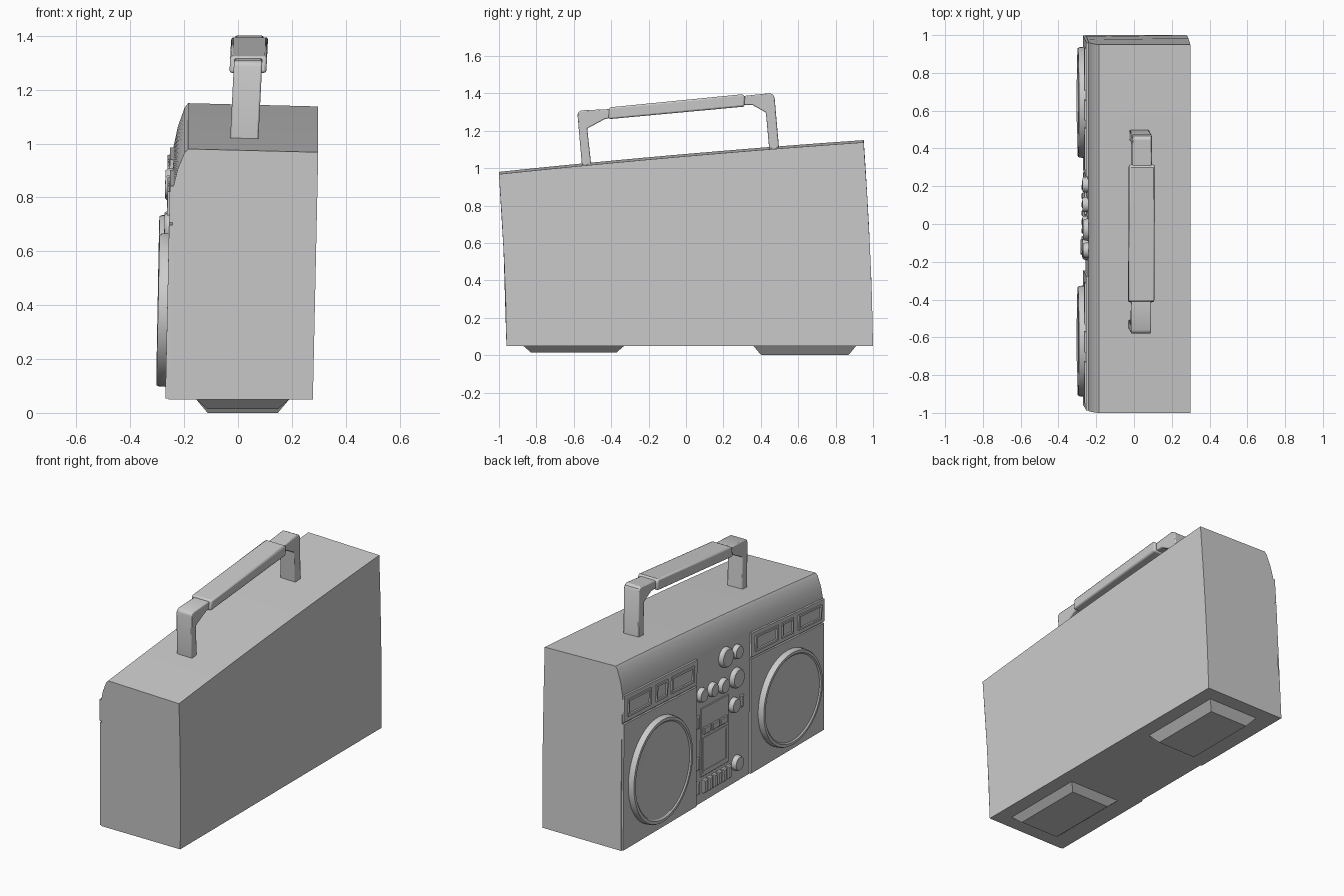
import bpy, bmesh, math
from mathutils import Vector

if "Cube" in bpy.data.objects:
    bpy.data.objects.remove(bpy.data.objects["Cube"])


def warp(p):
    """Cartoon skew: straight space (z 0..1) to the leaning cabinet shape."""
    x, y, w = p
    s = (y + 0.98) / 1.96
    h = 0.925 + 0.17 * s + 0.035 * s * (1 - s)
    return Vector((x + 0.02 * w,
                   y * (1 - 0.005 * w) + 0.02 - 0.045 * max(w, 0) ** 1.6,
                   0.05 + w * (h - 0.025 * x)))


def finish(name, bm, warped=True):
    if warped:
        for v in bm.verts:
            v.co = warp(v.co)
    bmesh.ops.recalc_face_normals(bm, faces=bm.faces)
    me = bpy.data.meshes.new(name)
    bm.to_mesh(me)
    bm.free()
    ob = bpy.data.objects.new(name, me)
    bpy.context.collection.objects.link(ob)
    return ob


def loft(name, rings, warped=True, bevel=0):
    """Skin a list of closed point rings and cap both ends."""
    bm = bmesh.new()
    vs = [[bm.verts.new(p) for p in r] for r in rings]
    n = len(vs[0])
    for a, b in zip(vs, vs[1:]):
        for i in range(n):
            j = (i + 1) % n
            bm.faces.new((a[i], a[j], b[j], b[i]))
    bm.faces.new(vs[0])
    bm.faces.new(vs[-1])
    ob = finish(name, bm, warped)
    if bevel:
        m = ob.modifiers.new("bevel", 'BEVEL')
        m.width, m.segments = bevel, 2
        m.limit_method, m.angle_limit = 'ANGLE', math.radians(40)
    return ob


def plate(name, y0, y1, z0, z1, front, back=-0.25, chamfer=0.0, recess=0.0):
    """Raised block on the speaker face, optionally chamfered or with a sunk window."""
    def ring(x, d=0.0):
        return [(x, y0 + d, z0 + d), (x, y1 - d, z0 + d), (x, y1 - d, z1 - d), (x, y0 + d, z1 - d)]
    rings = [ring(back), ring(front + chamfer), ring(front, chamfer)] if chamfer else [ring(back), ring(front)]
    if recess:
        rings += [ring(front, 0.012), ring(front + recess, 0.014)]
    return loft(name, rings)


def dial(name, y, z, profile, n=32):
    """Turned part with its axis along x; profile is (x, radius)."""
    return loft(name, [[(x, y + r * math.cos(2 * math.pi * i / n), z + r * math.sin(2 * math.pi * i / n))
                        for i in range(n)] for x, r in profile])


# Cabinet
section = [(-0.258, 0), (0.278, 0), (0.278, 0.25), (0.278, 0.5), (0.278, 0.75), (0.278, 1),
           (-0.205, 1), (-0.218, 0.985), (-0.242, 0.92), (-0.258, 0.845), (-0.258, 0.6), (-0.258, 0.3)]
loft("cabinet", [[(x, -0.98 + 1.96 * i / 10, z) for x, z in section] for i in range(11)])

# Speaker panels, window strips and speakers on both sides
for side, tag in ((1, "left"), (-1, "right")):
    def span(a, b):
        return sorted((a * side, b * side))
    plate(f"speaker_panel_{tag}", *span(0.265, 0.978), 0.003, 0.695, -0.270)
    plate(f"window_strip_{tag}", *span(0.265, 0.978), 0.705, 0.85, -0.270)
    for k, (a, b) in enumerate(((0.30, 0.52), (0.56, 0.67), (0.72, 0.945))):
        plate(f"window_{tag}_{k}", *span(a, b), 0.73, 0.825, -0.278, recess=0.009)
    dial(f"speaker_{tag}", 0.633 * side, 0.343,
         [(-0.26, 0.295), (-0.295, 0.293), (-0.304, 0.288), (-0.305, 0.272), (-0.298, 0.264),
          (-0.293, 0.2), (-0.289, 0.12), (-0.287, 0.04), (-0.287, 0.005)], 64)

# Knobs
for k, (y, z, r) in enumerate(((-0.02, 0.78, 0.06), (-0.13, 0.78, 0.042), (-0.13, 0.625, 0.06),
                               (-0.11, 0.47, 0.045), (-0.14, 0.115, 0.045), (0.21, 0.63, 0.042),
                               (0.105, 0.63, 0.042), (0.0, 0.62, 0.045))):
    dial(f"knob_{k}", y, z, [(-0.25, r), (-0.277, r * 0.96), (-0.286, r * 0.84), (-0.286, 0.004)])

# Cassette door with its buttons and piano keys
plate("cassette_door", -0.06, 0.21, 0.15, 0.55, -0.264, chamfer=0.003)
plate("cassette_window", -0.045, 0.195, 0.17, 0.375, -0.267, recess=0.004)
for k in range(3):
    y = 0.155 - 0.08 * k
    plate(f"tape_button_{k}", y - 0.034, y + 0.034, 0.395, 0.435, -0.274, chamfer=0.004)
for k in range(6):
    y = 0.175 - 0.046 * k
    plate(f"piano_key_{k}", y - 0.018, y + 0.018, 0.055, 0.13, -0.278, chamfer=0.006)

# Slider switches
for k, (y, z, h) in enumerate(((0.242, 0.48, 0.035), (0.242, 0.24, 0.035), (0.242, 0.10, 0.035), (-0.185, 0.47, 0.035))):
    plate(f"slider_{k}", y - 0.015, y + 0.015, z - h, z + h, -0.272, chamfer=0.005)

# Feet: tapered blocks
for name, y0, y1, zb in (("foot_low_end", -0.87, -0.33, 0.014), ("foot_high_end", 0.36, 0.91, 0.0)):
    def foot_ring(z, d):
        return [(-0.155 + d, y0 + d, z), (0.19 - d, y0 + d, z), (0.19 - d, y1 - d, z), (-0.155 + d, y1 - d, z)]
    loft(name, [foot_ring(0.06, 0), foot_ring(0.05, 0), foot_ring(zb, 0.042)], warped=False)


# Carrying handle: side profiles (y, z) extruded across x, leaning slightly
def bar(name, pts, x0, x1, bevel):
    return loft(name, [[(x + 0.05 * (z - 1.3), y, z) for y, z in pts] for x in (x0, x1)],
                warped=False, bevel=bevel)


bar("handle_post_low", [(-0.555, 1.0), (-0.58, 1.285), (-0.575, 1.30), (-0.56, 1.309), (-0.40, 1.316),
                        (-0.40, 1.27), (-0.435, 1.262), (-0.528, 1.212), (-0.505, 1.0)], -0.015, 0.09, 0.006)
bar("handle_post_high", [(0.498, 1.10), (0.474, 1.375), (0.466, 1.392), (0.448, 1.401), (0.30, 1.385),
                         (0.30, 1.338), (0.355, 1.338), (0.427, 1.298), (0.446, 1.09)], -0.015, 0.09, 0.006)
bar("handle_grip", [(-0.415, 1.262), (-0.41, 1.325), (0.30, 1.395), (0.315, 1.385),
                    (0.312, 1.328), (0.30, 1.328)], -0.03, 0.107, 0.009)

# Smooth curved faces, keep hard edges
for ob in bpy.context.collection.objects:
    ob.select_set(True)
    bpy.context.view_layer.objects.active = ob
bpy.ops.object.shade_smooth_by_angle(angle=math.radians(30))
